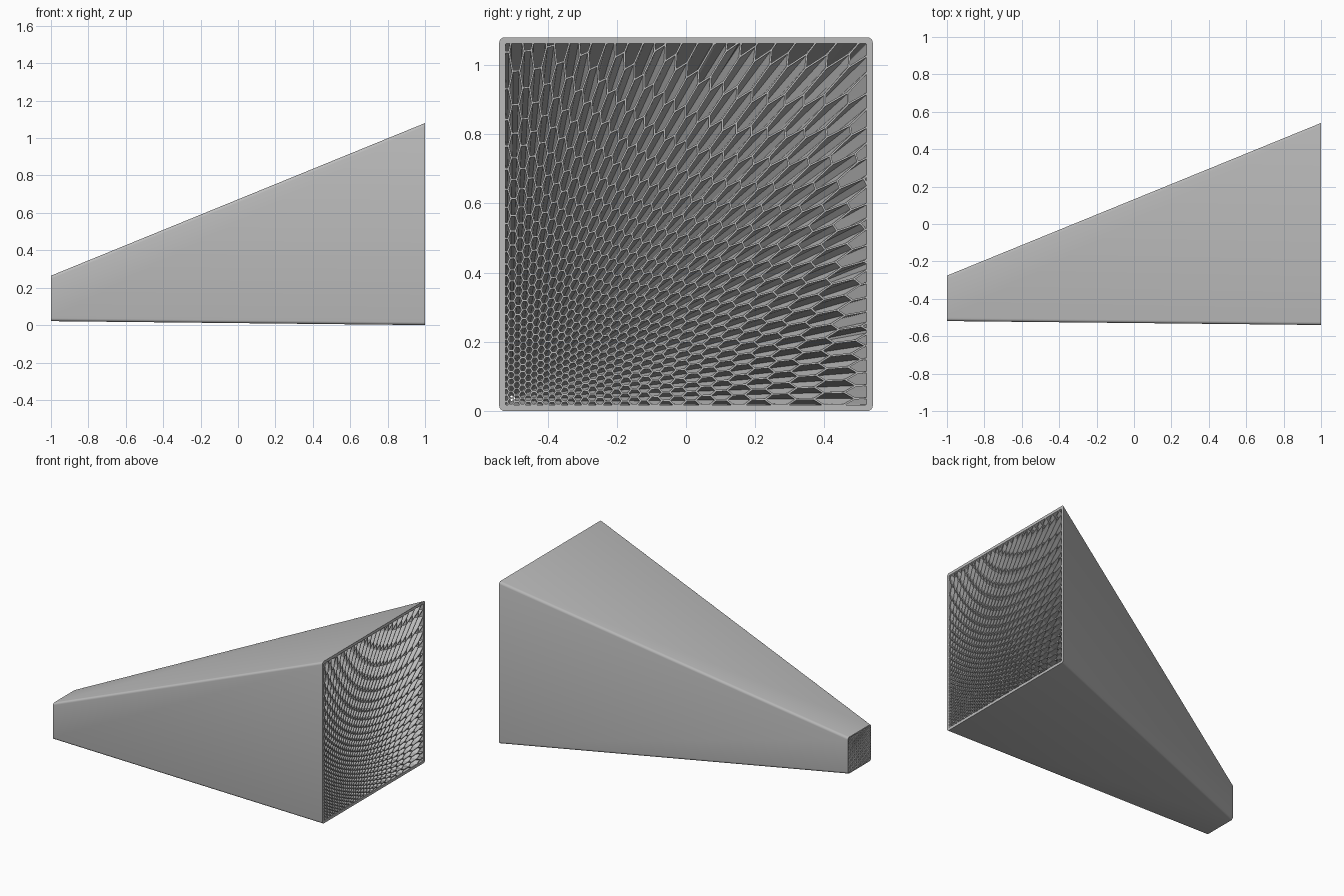
import bpy, bmesh
from math import sin, cos, tan, pi, radians, sqrt, ceil
from mathutils import Vector

if "Cube" in bpy.data.objects:
    bpy.data.objects.remove(bpy.data.objects["Cube"])

grey = bpy.data.materials.new("light grey")
grey.use_nodes = True
colour = (0.5, 0.5, 0.5, 1)
grey.diffuse_color = colour
grey.node_tree.nodes["Principled BSDF"].inputs["Base Color"].default_value = colour

# Duct ends: centre (y, z) and half side of the outer square
BIG, BIG_HALF, BIG_WALL = Vector((0, 0.54)), 0.54, 0.018
SMALL, SMALL_HALF, SMALL_WALL = Vector((-0.3975, 0.1425)), 0.1215, 0.008


def finish(bm, name):
    mesh = bpy.data.meshes.new(name)
    bm.to_mesh(mesh)
    bm.free()
    mesh.materials.append(grey)
    obj = bpy.data.objects.new(name, mesh)
    bpy.context.collection.objects.link(obj)
    return obj


def rounded_square(x, centre, half, radius, steps=4):
    points = []
    for corner in range(4):
        mid = pi / 4 + corner * pi / 2
        hub = centre + Vector((cos(mid), sin(mid))) * sqrt(2) * (half - radius)
        for i in range(steps + 1):
            a = mid - pi / 4 + i / steps * pi / 2
            points.append((x, hub.x + radius * cos(a), hub.y + radius * sin(a)))
    return points


# Outer duct: four rings joined into a tapered tube with thickness
bm = bmesh.new()
loops = [rounded_square(1, BIG, BIG_HALF, 0.016),
         rounded_square(-1, SMALL, SMALL_HALF, 0.016),
         rounded_square(-1, SMALL, SMALL_HALF - SMALL_WALL, 0.003),
         rounded_square(1, BIG, BIG_HALF - BIG_WALL, 0.003)]
rings = [[bm.verts.new(p) for p in loop] for loop in loops]
for k in range(4):
    a, b = rings[k], rings[(k + 1) % 4]
    for i in range(len(a)):
        j = (i + 1) % len(a)
        bm.faces.new((a[i], b[i], b[j], a[j]))
bmesh.ops.recalc_face_normals(bm, faces=bm.faces)
duct = finish(bm, "tapered_duct")
bpy.context.view_layer.objects.active = duct
duct.select_set(True)
bpy.ops.object.shade_smooth_by_angle(angle=radians(35))

# Honeycomb: even hexagons at the small end fan out towards the big end
FOCUS, PITCH, LIMIT = 0.45, 0.042, 1.36
big_inner, small_inner = BIG_HALF - BIG_WALL, SMALL_HALF - SMALL_WALL
big_origin = BIG - Vector((big_inner, big_inner))
small_origin = SMALL - Vector((small_inner, small_inner))
SHRINK = 0.195


def fan(p):
    r = p.length
    return big_origin + (p * (FOCUS * tan(r) / r) if r > 1e-6 else p)


def inset(poly, t):
    # Mitred inward offset of a counter-clockwise polygon
    out = []
    for i, p in enumerate(poly):
        e1 = (p - poly[i - 1]).normalized()
        e2 = (poly[(i + 1) % len(poly)] - p).normalized()
        n1, n2 = Vector((-e1.y, e1.x)), Vector((-e2.y, e2.x))
        out.append(p + (n1 + n2) * (t / (1 + n1.dot(n2))))
    return out


bm = bmesh.new()
side = PITCH / sqrt(3)
count = ceil(LIMIT / PITCH) + 8
for col in range(-1, count):
    for row in range(-1, count):
        c = Vector((1.5 * side * col, PITCH * (row + 0.5 * (col % 2))))
        cell = [c + side * Vector((cos(k * pi / 3), sin(k * pi / 3))) for k in range(6)]
        if max(p.length for p in cell) > LIMIT:
            continue
        front = [fan(p) for p in cell]
        back = [small_origin + p * SHRINK for p in cell]
        levels = [(0.999, front), (0.999, inset(front, 0.0025)),
                  (-0.999, inset(back, 0.0006)), (-0.999, back)]
        loops = [[bm.verts.new((x, p.x, p.y)) for p in poly] for x, poly in levels]
        for a, b in zip(loops, loops[1:]):
            for i in range(6):
                j = (i + 1) % 6
                bm.faces.new((a[i], a[j], b[j], b[i]))

# Trim the honeycomb to the four inner walls of the duct
for dy, dz in ((1, 0), (-1, 0), (0, 1), (0, -1)):
    out = Vector((dy, dz))
    a, b = BIG + out * big_inner, SMALL + out * small_inner
    slope = Vector((2, *(a - b)))
    along = Vector((0, -dz, dy))
    normal = along.cross(slope)
    if normal.dot(Vector((0, dy, dz))) < 0:
        normal.negate()
    bmesh.ops.bisect_plane(bm, geom=bm.verts[:] + bm.edges[:] + bm.faces[:], dist=1e-6,
                           plane_co=Vector((1, *a)), plane_no=normal, clear_outer=True)
finish(bm, "honeycomb_core")
